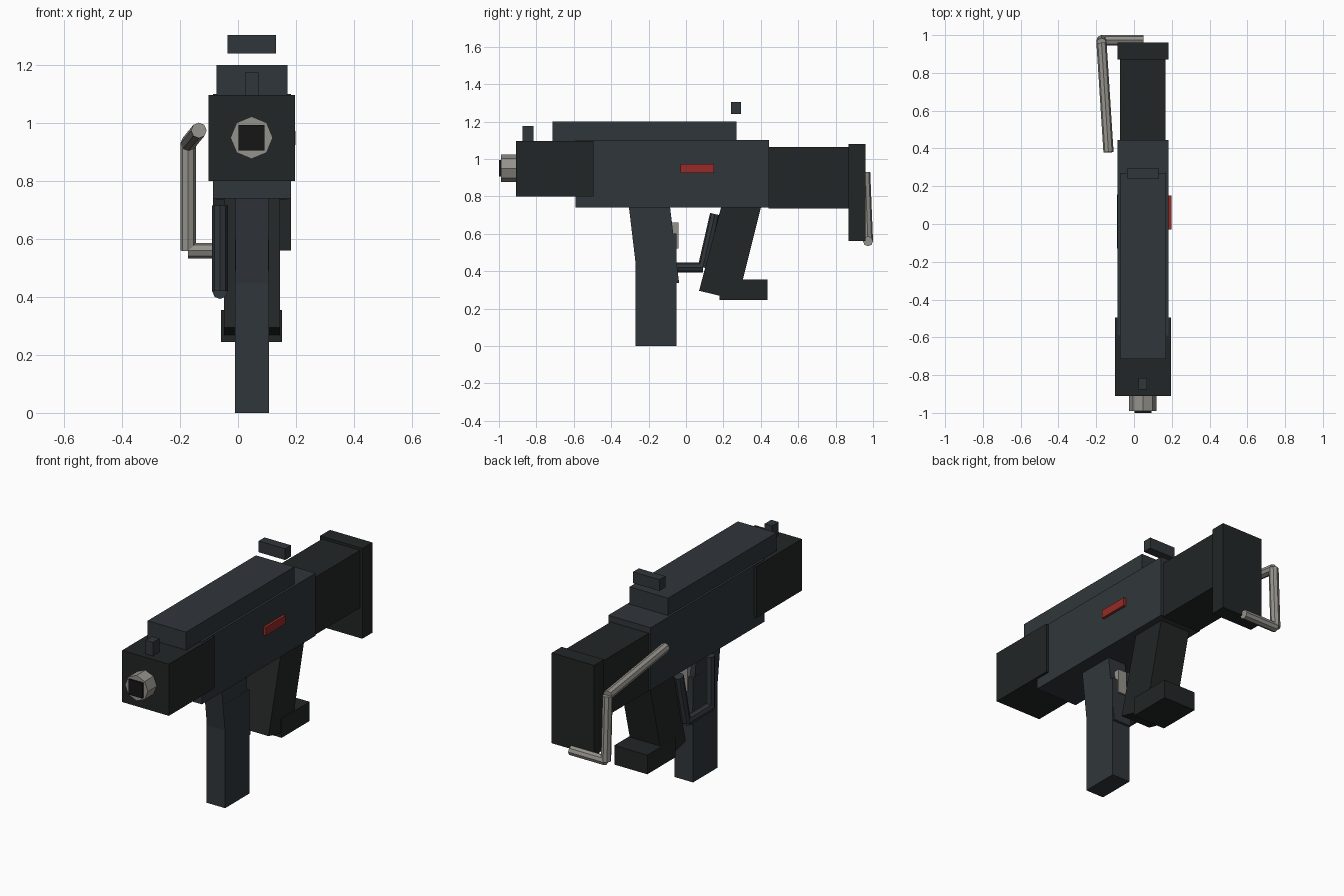
import bpy, bmesh, math
from mathutils import Vector

if "Cube" in bpy.data.objects:
    bpy.data.objects.remove(bpy.data.objects["Cube"])

CX = 0.047  # centre plane of the body


def material(name, rgb):
    m = bpy.data.materials.new(name)
    m.diffuse_color = (*rgb, 1)
    m.use_nodes = True
    m.node_tree.nodes["Principled BSDF"].inputs["Base Color"].default_value = m.diffuse_color
    return m


STEEL = material("blue_steel", (0.030, 0.037, 0.043))
DARK = material("dark_polymer", (0.016, 0.019, 0.019))
METAL = material("bare_metal", (0.30, 0.29, 0.26))
BLACK = material("bore_black", (0.008, 0.008, 0.008))
RED = material("red_mark", (0.30, 0.025, 0.02))


def finish(name, bm, mat):
    bmesh.ops.recalc_face_normals(bm, faces=bm.faces)
    me = bpy.data.meshes.new(name)
    bm.to_mesh(me)
    bm.free()
    me.materials.append(mat)
    ob = bpy.data.objects.new(name, me)
    bpy.context.collection.objects.link(ob)
    return ob


def prism(name, profile, x0, x1, mat):
    """Extrude a (y, z) side profile from x0 to x1."""
    bm = bmesh.new()
    face = bm.faces.new([bm.verts.new((x0, y, z)) for y, z in profile])
    ext = bmesh.ops.extrude_face_region(bm, geom=[face])
    verts = [v for v in ext["geom"] if isinstance(v, bmesh.types.BMVert)]
    bmesh.ops.translate(bm, verts=verts, vec=(x1 - x0, 0, 0))
    return finish(name, bm, mat)


def block(name, x, y, z, mat):
    return prism(name, [(y[0], z[0]), (y[1], z[0]), (y[1], z[1]), (y[0], z[1])], *x, mat)


def rod(name, a, b, r, mat, sides=8):
    """Low-poly cylinder between two points."""
    a, b = Vector(a), Vector(b)
    bm = bmesh.new()
    bmesh.ops.create_cone(bm, cap_ends=True, segments=sides, radius1=r, radius2=r, depth=(b - a).length)
    ob = finish(name, bm, mat)
    ob.rotation_euler = (b - a).to_track_quat('Z', 'Y').to_euler()
    ob.location = (a + b) / 2
    return ob


def rod_chain(name, points, r, mat):
    for i, (a, b) in enumerate(zip(points, points[1:])):
        rod(f"{name}_{i + 1}", a, b, r, mat)


# Body blocks
block("receiver", (-0.087, 0.183), (-0.59, 0.445), (0.74, 1.10), STEEL)
block("front_housing", (-0.101, 0.197), (-0.91, -0.495), (0.80, 1.097), DARK)
block("top_cover", (-0.075, 0.17), (-0.715, 0.27), (1.09, 1.20), STEEL)
block("stock", (-0.075, 0.168), (0.44, 0.875), (0.735, 1.065), DARK)
block("butt_plate", (-0.087, 0.183), (0.87, 0.96), (0.56, 1.08), DARK)

# Sights and side mark
block("front_sight", (0.024, 0.07), (-0.875, -0.815), (1.09, 1.175), STEEL)
block("rear_sight", (-0.036, 0.132), (0.24, 0.293), (1.24, 1.305), STEEL)
block("side_mark", (0.17, 0.198), (-0.03, 0.15), (0.925, 0.973), RED)

# Barrel with dark square bore
rod("barrel", (CX, -0.99, 0.95), (CX, -0.88, 0.95), 0.073, METAL)
block("bore", (CX - 0.045, CX + 0.045), (-1.0, -0.9), (0.905, 0.993), BLACK)

# Magazine: leaning upper part and upright lower part
prism("magazine_upper", [(-0.312, 0.80), (-0.092, 0.80), (-0.037, 0.337), (-0.254, 0.312)],
      -0.009, 0.106, STEEL)
block("magazine_lower", (-0.01, 0.107), (-0.27, -0.05), (0.0, 0.60), STEEL)

# Grip and its foot
prism("grip", [(0.203, 0.80), (0.415, 0.80), (0.277, 0.245), (0.07, 0.295)], -0.048, 0.145, DARK)
block("grip_base", (-0.058, 0.152), (0.18, 0.435), (0.245, 0.355), DARK)

# Trigger and guard
prism("trigger", [(-0.085, 0.66), (-0.04, 0.66), (-0.04, 0.52), (-0.065, 0.52)], 0.02, 0.074, METAL)
rod_chain("trigger_guard", [(-0.062, -0.13, 0.715), (-0.062, -0.13, 0.42),
                            (-0.062, 0.09, 0.42), (-0.062, 0.155, 0.705)], 0.027, STEEL)

# Folding wire stock on the left side and behind the butt
rod_chain("wire_stock", [(-0.135, 0.38, 0.975), (-0.172, 0.958, 0.93),
                         (-0.172, 0.973, 0.56), (0.05, 0.973, 0.56)], 0.027, METAL)
